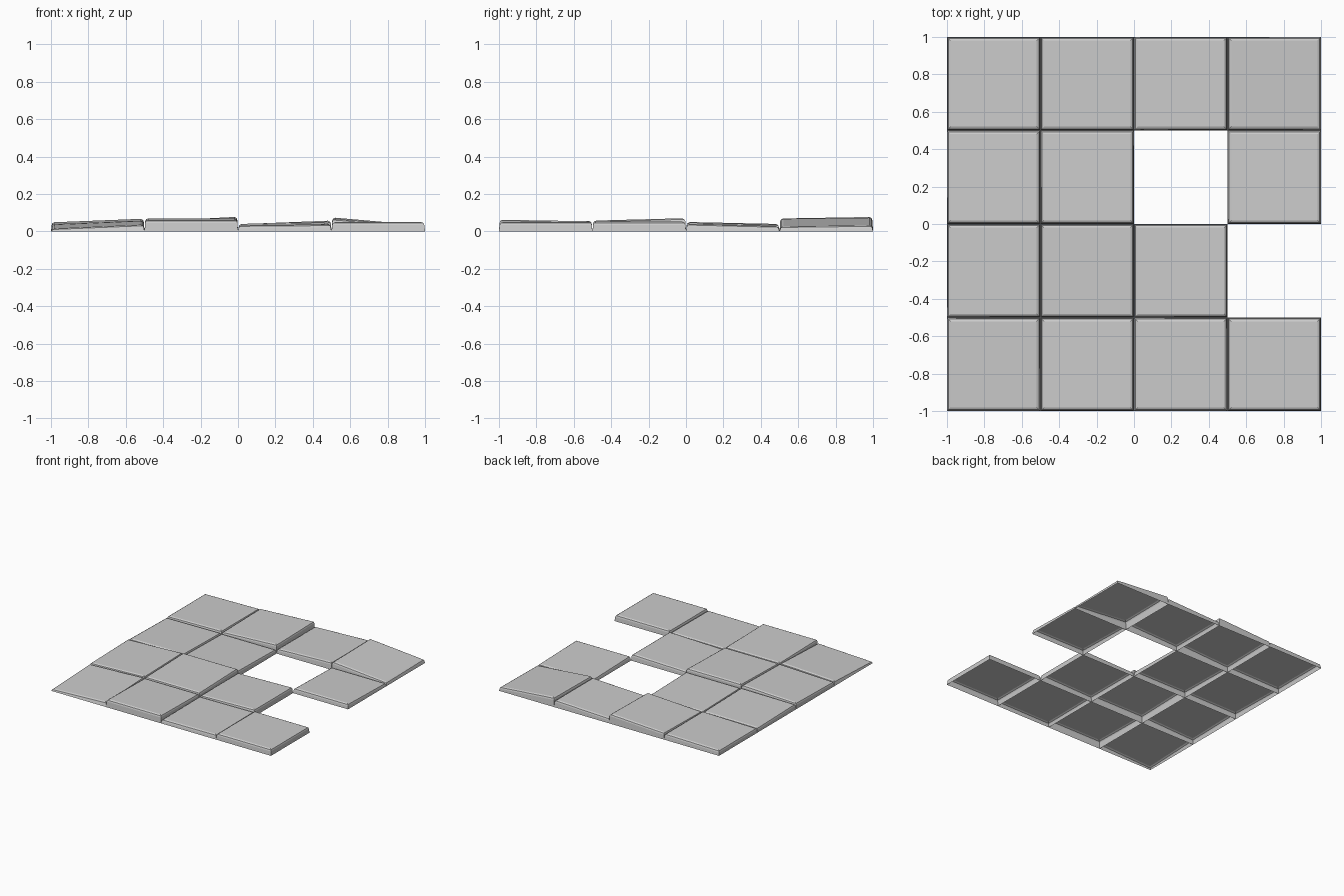
import bpy, bmesh

if "Cube" in bpy.data.objects:
    bpy.data.objects.remove(bpy.data.objects["Cube"])

PITCH = 0.5
# Rim profile: (half width, drop below the tilted top, on ground?)
RIM = [(0.2500, 0.0, True), (0.2465, 0.017, False),
       (0.2425, 0.006, False), (0.2300, 0.0, False)]

# Tile (column, row): mean height, rise toward +x edge, rise toward +y edge
TILES = {
    (0, 0): (0.036, 0.010, 0.010), (1, 0): (0.058, 0.000, -0.004),
    (2, 0): (0.037, 0.002, 0.002), (3, 0): (0.050, 0.000, 0.000),
    (0, 1): (0.053, 0.009, 0.005), (1, 1): (0.064, 0.000, 0.006),
    (2, 1): (0.046, 0.006, 0.000),
    (0, 2): (0.043, 0.002, -0.005), (1, 2): (0.042, 0.000, -0.005),
    (3, 2): (0.034, 0.000, -0.006),
    (0, 3): (0.045, 0.004, 0.000), (1, 3): (0.061, 0.012, 0.004),
    (2, 3): (0.048, 0.009, 0.000), (3, 3): (0.050, -0.020, 0.003),
}
CORNERS = [(-1, -1), (1, -1), (1, 1), (-1, 1)]


def paving_tile(col, row, mean, rise_x, rise_y):
    """Open-bottomed slab with a bevelled rim and a tilted top."""
    bm = bmesh.new()
    rings = []
    for half, drop, ground in RIM:
        ring = []
        for u, v in CORNERS:
            z = 0.0 if ground else mean + rise_x * u + rise_y * v - drop
            ring.append(bm.verts.new((u * half, v * half, max(z, 0.0))))
        rings.append(ring)
    for a, b in zip(rings, rings[1:]):
        for i in range(4):
            j = (i + 1) % 4
            bm.faces.new((a[i], a[j], b[j], b[i]))
    bm.faces.new(rings[-1])
    mesh = bpy.data.meshes.new("paving_tile")
    bm.to_mesh(mesh)
    bm.free()
    obj = bpy.data.objects.new(f"paving_tile_{col}_{row}", mesh)
    obj.location = ((col - 1.5) * PITCH, (row - 1.5) * PITCH, 0)
    bpy.context.collection.objects.link(obj)


# Four by four floor with two tiles missing
for (col, row), (mean, rise_x, rise_y) in TILES.items():
    paving_tile(col, row, mean, rise_x, rise_y)
